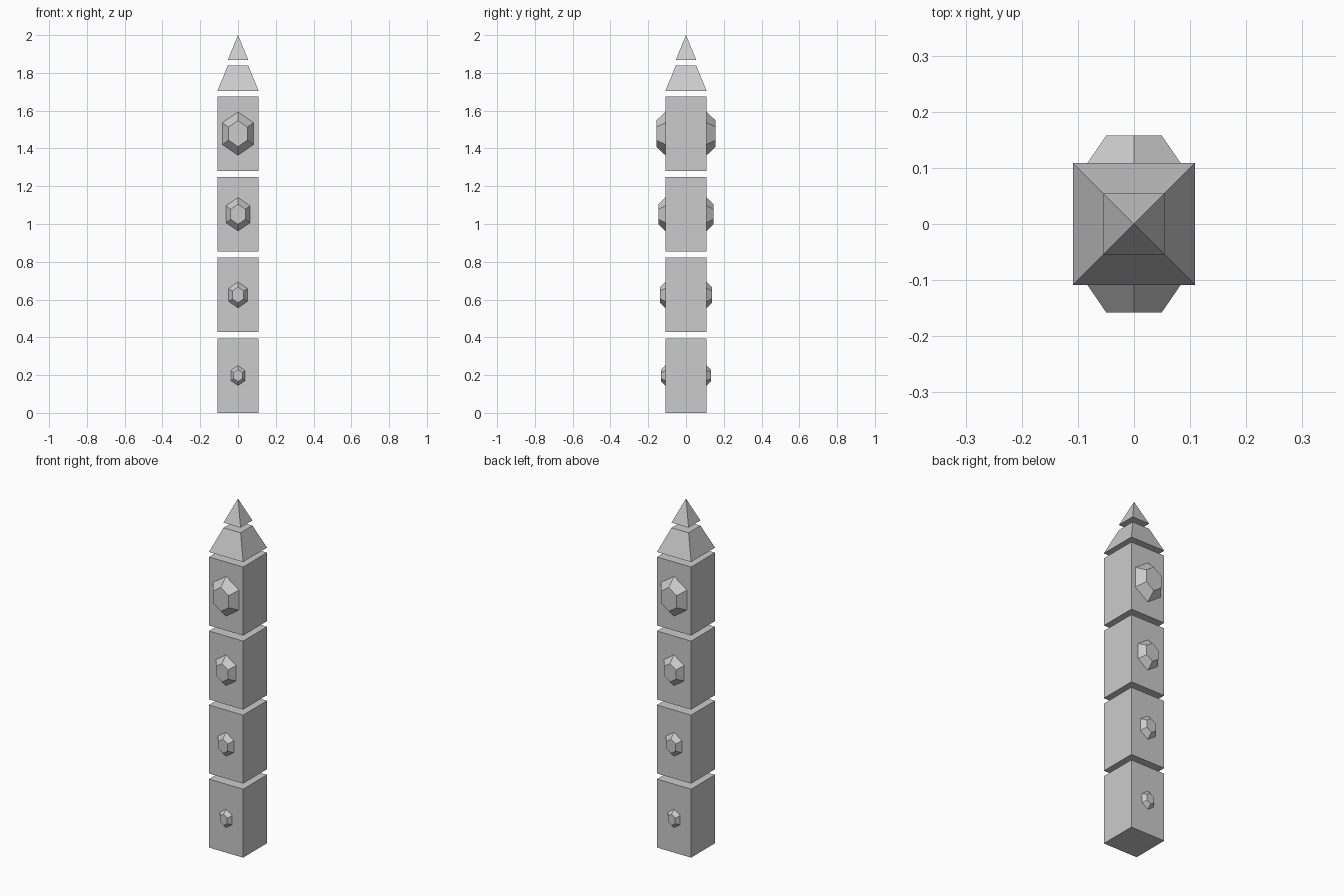
import bpy, bmesh
from math import sin, cos, pi, sqrt

if "Cube" in bpy.data.objects:
    bpy.data.objects.remove(bpy.data.objects["Cube"])

W = 0.109        # half width of the shaft
BLOCK_H = 0.395
PITCH = 0.427    # block height plus gap


def loft(name, rings):
    """Closed solid skinned through rings of points; a single-point ring is an apex."""
    bm = bmesh.new()
    rows = [[bm.verts.new(p) for p in ring] for ring in rings]
    n = len(rows[0])
    for a, b in zip(rows, rows[1:]):
        for i in range(n):
            j = (i + 1) % n
            if len(b) == 1:
                bm.faces.new((a[i], a[j], b[0]))
            else:
                bm.faces.new((a[i], a[j], b[j], b[i]))
    for row in (rows[0], rows[-1]):
        if len(row) > 1:
            bm.faces.new(row)
    bmesh.ops.recalc_face_normals(bm, faces=bm.faces[:])
    mesh = bpy.data.meshes.new(name)
    bm.to_mesh(mesh)
    bm.free()
    obj = bpy.data.objects.new(name, mesh)
    bpy.context.collection.objects.link(obj)
    return obj


def square(w, z):
    return [(-w, -w, z), (w, -w, z), (w, w, z), (-w, w, z)]


def hexagon(h, y, zc):
    """Pointed-top hexagon facing y, slightly narrowed in x."""
    return [(0.832 * h * sin(k * pi / 3), y, zc + h * cos(k * pi / 3)) for k in range(6)]


# shaft blocks, each with a cut gem standing out of its front and back
for i, h in enumerate((0.053, 0.069, 0.089, 0.115)):
    z = i * PITCH
    loft(f"shaft_block_{i + 1}", [square(W, z), square(W, z + BLOCK_H)])
    zc = z + BLOCK_H / 2
    out = W + 0.42 * h
    loft(f"gem_{i + 1}", [hexagon(0.6 * h, -out, zc), hexagon(h, -W, zc),
                          hexagon(h, W, zc), hexagon(0.6 * h, out, zc)])

# split pyramid on top
loft("cap_base", [square(W, 1.705), square(W / 2, 1.838)])
loft("cap_tip", [square(W / 2, 1.868), [(0, 0, 2.0)]])
